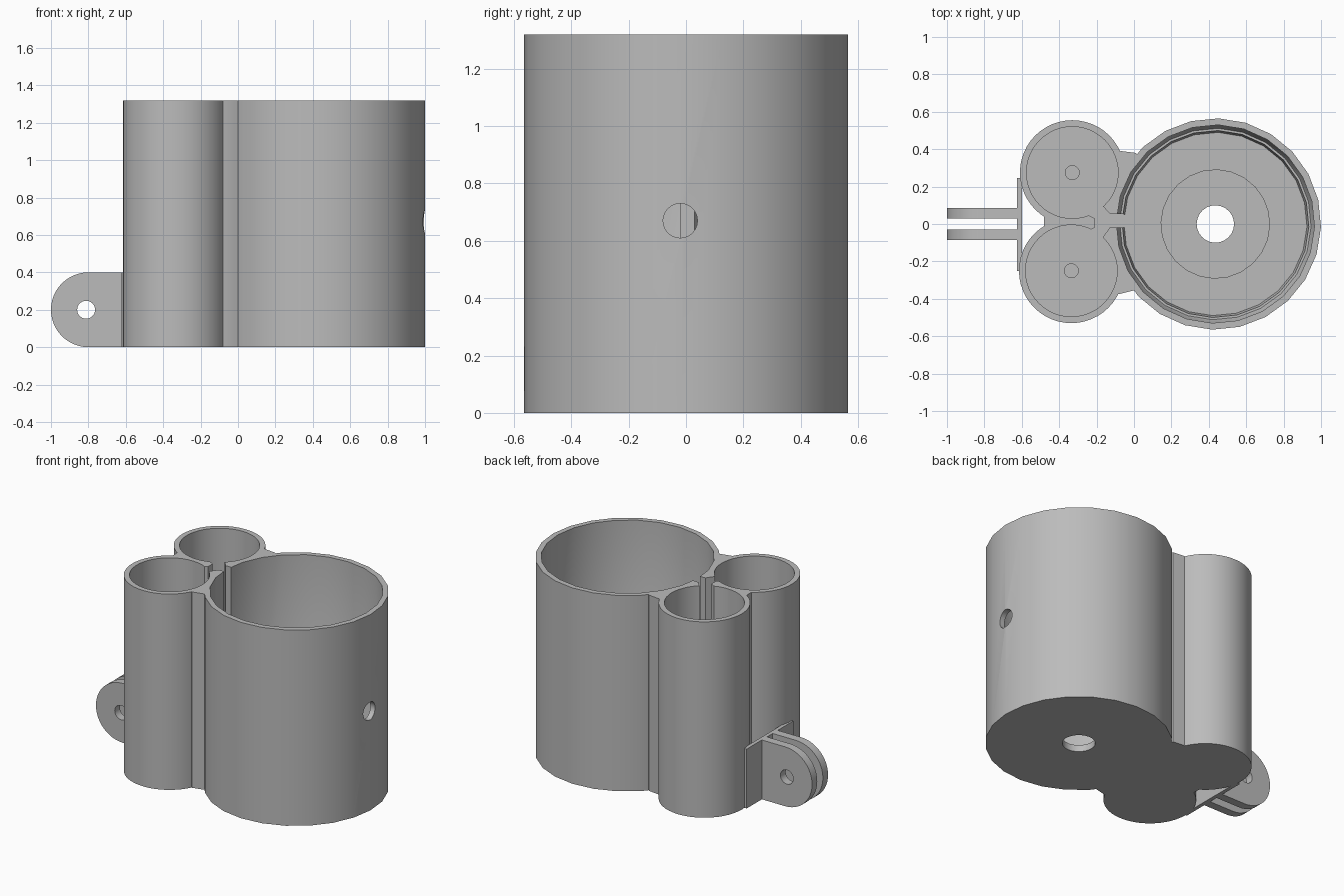
import bpy, bmesh, math
from mathutils import Matrix

if "Cube" in bpy.data.objects:
    bpy.data.objects.remove(bpy.data.objects["Cube"])

H = 1.32                     # body height
FLOOR = 0.06                 # inside floor level
BIG = (0.435, 0.0)           # large tube centre
SMALL = [(-0.33, 0.275), (-0.335, -0.25)]   # small tube centres

grey = bpy.data.materials.new("plain grey")
grey.diffuse_color = (0.5, 0.5, 0.5, 1)
grey.use_nodes = True
grey.node_tree.nodes["Principled BSDF"].inputs["Base Color"].default_value = grey.diffuse_color


def finish(bm, name):
    bmesh.ops.recalc_face_normals(bm, faces=bm.faces)
    me = bpy.data.meshes.new(name)
    bm.to_mesh(me)
    bm.free()
    me.materials.append(grey)
    ob = bpy.data.objects.new(name, me)
    bpy.context.collection.objects.link(ob)
    return ob


def prism(name, pts, z0, z1, matrix=None):
    """Extrude a closed outline from z0 to z1."""
    bm = bmesh.new()
    face = bm.faces.new([bm.verts.new((x, y, z0)) for x, y in pts])
    ext = bmesh.ops.extrude_face_region(bm, geom=[face])
    top = [v for v in ext["geom"] if isinstance(v, bmesh.types.BMVert)]
    bmesh.ops.translate(bm, verts=top, vec=(0, 0, z1 - z0))
    if matrix:
        bm.transform(matrix)
    return finish(bm, name)


def circle(c, r, n, turn=0.0):
    return [(c[0] + r * math.cos(turn + 2 * math.pi * i / n),
             c[1] + r * math.sin(turn + 2 * math.pi * i / n)) for i in range(n)]


def lathe(name, c, profile, n, turn=0.0):
    """Closed solid made of stacked rings (radius, height)."""
    bm = bmesh.new()
    rings = [[bm.verts.new((x, y, z)) for x, y in circle(c, r, n, turn)]
             for r, z in profile]
    for a, b in zip(rings, rings[1:]):
        for i in range(n):
            j = (i + 1) % n
            bm.faces.new((a[i], a[j], b[j], b[i]))
    bm.faces.new(rings[0])
    bm.faces.new(rings[-1])
    return finish(bm, name)


def combine(ob, tool, operation):
    mod = ob.modifiers.new(operation, 'BOOLEAN')
    mod.operation, mod.solver, mod.object = operation, 'EXACT', tool
    bpy.context.view_layer.update()
    deps = bpy.context.evaluated_depsgraph_get()
    me = bpy.data.meshes.new_from_object(ob.evaluated_get(deps))
    ob.modifiers.clear()
    ob.data = me
    bpy.data.objects.remove(tool)


def smooth(ob):
    bpy.ops.object.select_all(action='DESELECT')
    ob.select_set(True)
    bpy.context.view_layer.objects.active = ob
    bpy.ops.object.shade_smooth_by_angle(angle=math.radians(30))


# Body: one large tube, two small tubes and the web between them
body = prism("tube_body", circle(BIG, 0.565, 24, -0.03), 0, H)
for c in SMALL:
    combine(body, prism("small_tube", circle(c, 0.28, 48), 0, H), 'UNION')
web = [(-0.07, 0.39), (0.01, 0.38), (0.2, 0.2), (0.2, -0.2), (0.0, -0.355),
       (-0.08, -0.375), (-0.3, -0.25), (-0.48, -0.03), (-0.48, 0.055),
       (-0.3, 0.275)]
combine(body, prism("web", web, 0, H), 'UNION')

# Large bore with a stepped foot, a shallow seat and a drain hole
bore = [(0.1, -0.1), (0.1, 0.045), (0.29, 0.045), (0.29, FLOOR), (0.49, FLOOR),
        (0.50, 0.12), (0.512, 0.12), (0.53, 0.16), (0.53, H + 0.1)]
combine(body, lathe("large_bore", BIG, bore, 24, -0.03), 'DIFFERENCE')

# Small bores with a pit in each floor
for c in SMALL:
    pit = [(0.037, 0.03), (0.037, FLOOR), (0.245, FLOOR), (0.245, H + 0.1)]
    combine(body, lathe("small_bore", c, pit, 48), 'DIFFERENCE')

# Forked wire channel joining the three bores
channel = [(0.0, 0.05), (-0.13, 0.055), (-0.17, 0.10), (-0.25, 0.15),
           (-0.25, 0.05), (-0.21, 0.03), (-0.21, -0.02), (-0.25, -0.04),
           (-0.25, -0.12), (-0.17, -0.075), (-0.13, -0.02), (0.0, -0.02)]
combine(body, prism("wire_channel", channel, FLOOR, H + 0.1), 'DIFFERENCE')

# Round hole through the outer side of the large tube
to_x = Matrix.Translation((0, -0.02, 0.67)) @ Matrix.Rotation(math.pi / 2, 4, 'Y')
combine(body, prism("side_hole", circle((0, 0), 0.06, 24), 0.8, 1.2, to_x),
        'DIFFERENCE')
smooth(body)

# Mounting plate across the two small tubes
prism("mount_plate", [(-0.625, -0.25), (-0.6, -0.25), (-0.6, 0.247),
                      (-0.625, 0.247)], 0, 0.4)

# Pair of rounded lugs with a pin hole
to_y = Matrix.Rotation(math.pi / 2, 4, 'X')
arc = [(-0.8 + 0.2 * math.cos(a), 0.2 + 0.2 * math.sin(a))
       for a in (math.pi / 2 + math.pi * i / 24 for i in range(25))]
outline = arc + [(-0.61, 0.0), (-0.61, 0.4)]
for name, y in (("front_lug", 0.03), ("back_lug", -0.085)):
    lug = prism(name, outline, y, y + 0.055, to_y)
    pin = prism("pin_hole", circle((-0.812, 0.2), 0.048, 24), y - 0.1, y + 0.2, to_y)
    combine(lug, pin, 'DIFFERENCE')
    smooth(lug)
